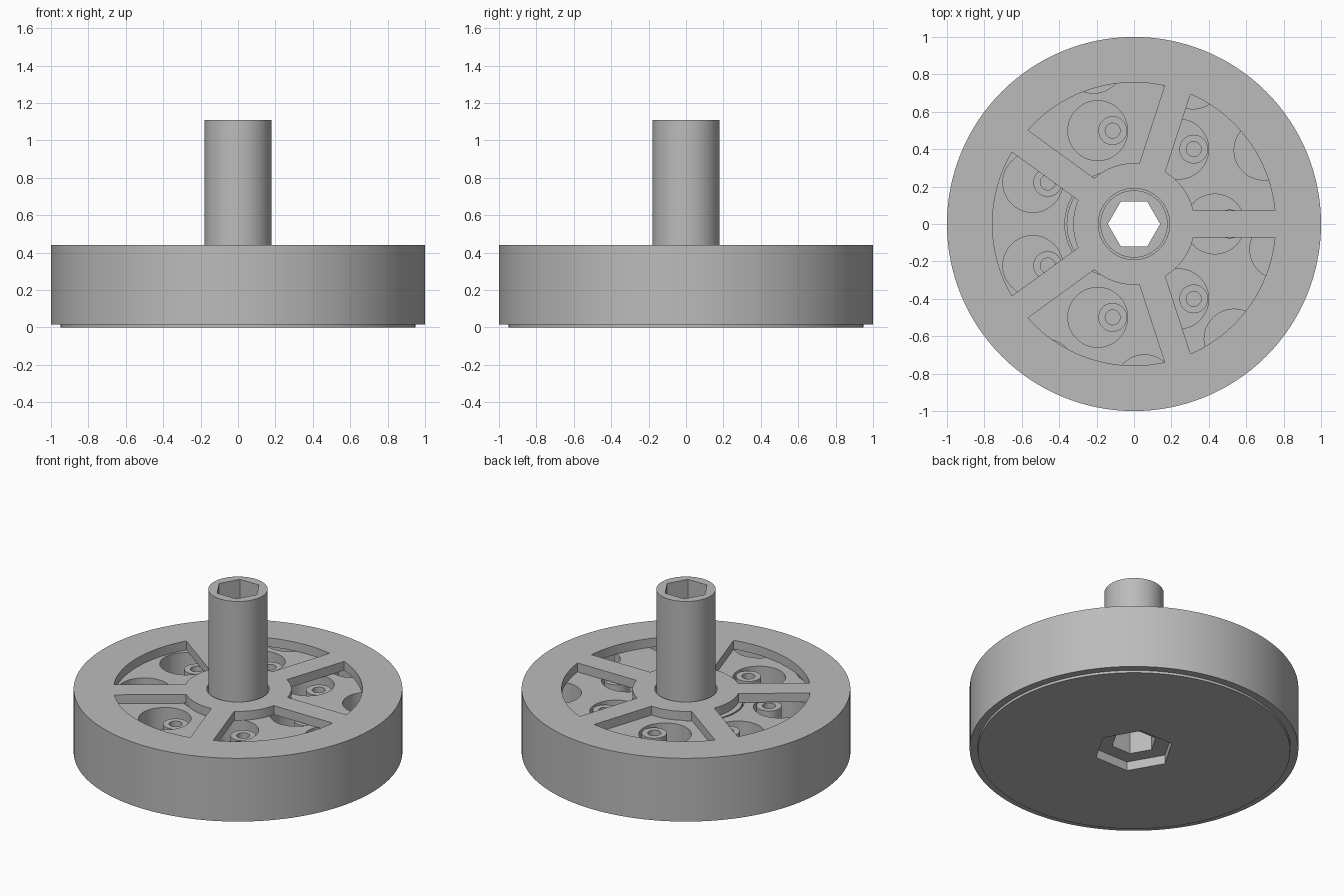
import bpy, bmesh, math
from math import sin, cos, asin, radians, pi

cube = bpy.data.objects.get("Cube")
if cube:
    bpy.data.objects.remove(cube, do_unlink=True)

GREY = (0.5, 0.5, 0.5, 1.0)
metal = bpy.data.materials.new("plain_grey")
metal.use_nodes = True
metal.diffuse_color = GREY
metal.node_tree.nodes["Principled BSDF"].inputs["Base Color"].default_value = GREY


def circle(radius, n=64, centre=(0, 0)):
    return [(centre[0] + radius * cos(2 * pi * i / n),
             centre[1] + radius * sin(2 * pi * i / n)) for i in range(n)]


def prism(name, outlines, z0, z1):
    """Extrude one or more separate closed outlines from z0 to z1."""
    bm = bmesh.new()
    for pts in outlines:
        base = bm.faces.new([bm.verts.new((x, y, z0)) for x, y in pts])
        top = bmesh.ops.extrude_face_region(bm, geom=[base])["geom"]
        for v in top:
            if isinstance(v, bmesh.types.BMVert):
                v.co.z = z1
    bmesh.ops.recalc_face_normals(bm, faces=bm.faces)
    mesh = bpy.data.meshes.new(name)
    bm.to_mesh(mesh)
    bm.free()
    mesh.materials.append(metal)
    obj = bpy.data.objects.new(name, mesh)
    bpy.context.collection.objects.link(obj)
    return obj


def cut(obj, outlines, z0, z1):
    """Cut prisms out of an object and discard the cutter."""
    cutter = prism("cutter", outlines, z0, z1)
    cutter.hide_render = True
    mod = obj.modifiers.new("cut", "BOOLEAN")
    mod.operation, mod.solver, mod.object = "DIFFERENCE", "EXACT", cutter
    bpy.context.view_layer.objects.active = obj
    bpy.ops.object.modifier_apply(modifier=mod.name)
    bpy.data.objects.remove(cutter, do_unlink=True)


def window(angle, r_in=0.325, r_out=0.757, half_spoke=0.073, n=24):
    """Outline of the opening between two parallel-sided spokes."""
    pts = []
    for r, order in ((r_out, range(n + 1)), (r_in, range(n, -1, -1))):
        start = asin(half_spoke / r)
        span = radians(72) - 2 * start
        for i in order:
            a = angle + start + span * i / n
            pts.append((r * cos(a), r * sin(a)))
    return pts


ECC = -0.08           # sideways offset of the rotor
FLOOR, ROTOR_TOP, RIM = 0.15, 0.379, 0.44
pins = [(0.512 * cos(2 * pi * k / 7), 0.512 * sin(2 * pi * k / 7)) for k in range(7)]
hexagon = circle(0.14, 6)

# Housing: hollow drum with a five-spoked cover
housing = prism("housing", [circle(1, 128)], 0.015, RIM)
cut(housing, [circle(0.952, 128)], -0.1, 0.38)
cut(housing, [window(radians(72 * k)) for k in range(5)], 0.3, 0.6)
cut(housing, [circle(0.19)], 0.3, 0.6)

# Base plate with a hexagonal recess underneath
base = prism("base_plate", [circle(0.95, 128)], 0, FLOOR)
cut(base, [circle(0.245, 6)], -0.1, 0.06)
cut(base, [circle(0.178)], 0.03, 0.3)

# Offset rotor: bore, pin holes and scalloped edge
rotor = prism("rotor", [circle(0.87, 128, (ECC, 0))], FLOOR + 0.01, ROTOR_TOP)
cut(rotor, [circle(0.29, 64, (ECC, 0))], 0, 0.6)
cut(rotor, [circle(0.16, 48, (x + ECC, y)) for x, y in pins], 0, 0.6)
notches = [radians(36 * k - 9) for k in range(10)]
cut(rotor, [circle(0.16, 48, (ECC + 0.87 * cos(a), 0.87 * sin(a))) for a in notches],
    0, 0.6)

# Hollow drive pins
drive_pins = prism("drive_pins", [circle(0.077, 32, p) for p in pins], FLOOR - 0.01, 0.365)
cut(drive_pins, [circle(0.04, 32, p) for p in pins], FLOOR, 0.6)

# Offset cam around the shaft
cam = prism("cam", [circle(0.28, 64, (ECC, 0))], FLOOR - 0.01, ROTOR_TOP)
cut(cam, [circle(0.17)], 0, 0.6)

# Shaft with a hexagonal bore right through
shaft = prism("shaft", [circle(0.18)], 0.06, 1.11)
cut(shaft, [hexagon], -0.1, 1.3)

# Smooth round walls, keep edges sharp
bpy.ops.object.select_all(action="DESELECT")
for part in (housing, base, rotor, drive_pins, cam, shaft):
    part.select_set(True)
bpy.context.view_layer.objects.active = housing
bpy.ops.object.shade_smooth_by_angle(angle=radians(30))
